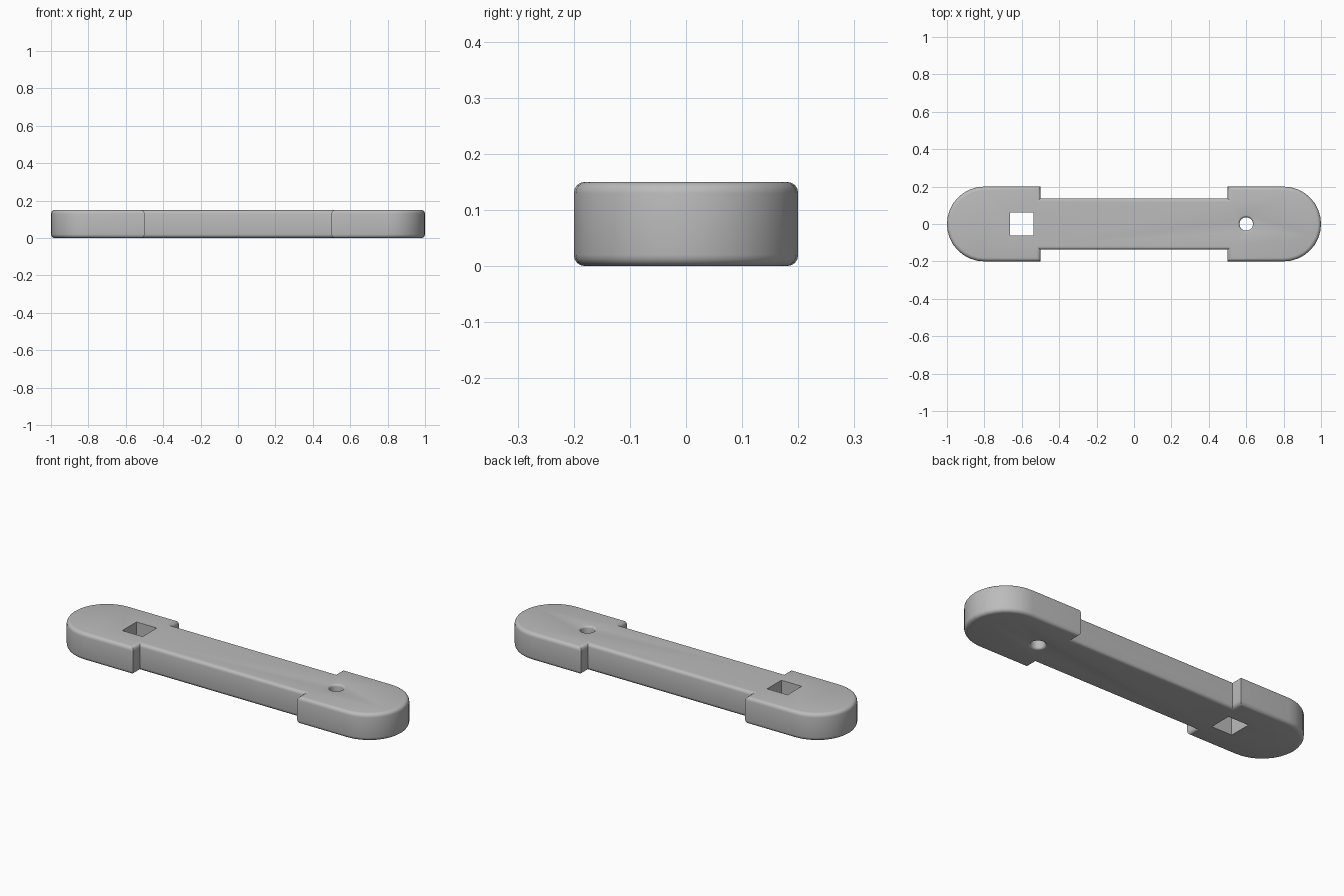
import bpy, bmesh, math

if "Cube" in bpy.data.objects:
    bpy.data.objects.remove(bpy.data.objects["Cube"])

H, R, BAR, BEV = 0.15, 0.2, 0.137, 0.02

grey = bpy.data.materials.new("plain grey")
grey.diffuse_color = (0.5, 0.5, 0.5, 1)
grey.use_nodes = True
grey.node_tree.nodes["Principled BSDF"].inputs["Base Color"].default_value = grey.diffuse_color


def make(name, bm):
    bmesh.ops.recalc_face_normals(bm, faces=bm.faces)
    me = bpy.data.meshes.new(name)
    bm.to_mesh(me)
    bm.free()
    me.materials.append(grey)
    ob = bpy.data.objects.new(name, me)
    bpy.context.collection.objects.link(ob)
    return ob


# link outline: rounded end pads joined by a narrower bar
half = [(0.5, -BAR), (0.5, -R)]
for i in range(17):
    a = -math.pi / 2 + math.pi * i / 16
    half.append((0.8 + R * math.cos(a), R * math.sin(a)))
half += [(0.5, R), (0.5, BAR)]
outline = half + [(-x, -y) for x, y in half]

bm = bmesh.new()
base = bm.faces.new([bm.verts.new((x, y, 0)) for x, y in outline])
ext = bmesh.ops.extrude_face_region(bm, geom=[base])
bmesh.ops.translate(bm, vec=(0, 0, H),
                    verts=[g for g in ext["geom"] if isinstance(g, bmesh.types.BMVert)])
bmesh.ops.recalc_face_normals(bm, faces=bm.faces)
# round the top and bottom rims
rim = [e for e in bm.edges if abs(e.verts[0].co.z - e.verts[1].co.z) < 1e-5]
bmesh.ops.bevel(bm, geom=rim, offset=BEV, segments=4, profile=0.5, affect='EDGES')
link = make("link_arm", bm)

# square socket cutter
bm = bmesh.new()
bmesh.ops.create_cube(bm, size=1)
bmesh.ops.scale(bm, vec=(0.124, 0.124, 0.4), verts=bm.verts)
bmesh.ops.translate(bm, vec=(-0.6, 0, H / 2), verts=bm.verts)
square = make("square_hole_cutter", bm)

# round pin hole cutter with softly flared mouths
r, f, n = 0.036, 0.012, 32
low = [(r + f, -0.05)]
for i in range(5):
    a = math.pi / 2 * i / 4
    low.append((r + f - f * math.sin(a), f - f * math.cos(a)))
profile = low + [(q, H - z) for q, z in reversed(low)]
bm = bmesh.new()
rings = [[bm.verts.new((0.6 + q * math.cos(2 * math.pi * k / n),
                        q * math.sin(2 * math.pi * k / n), z)) for k in range(n)]
         for q, z in profile]
for a, b in zip(rings, rings[1:]):
    for k in range(n):
        m = (k + 1) % n
        bm.faces.new((a[k], a[m], b[m], b[k]))
bm.faces.new(rings[0])
bm.faces.new(rings[-1])
pin = make("round_hole_cutter", bm)

# cut both holes through the link
bpy.context.view_layer.objects.active = link
link.select_set(True)
for cutter in (square, pin):
    mod = link.modifiers.new("hole", 'BOOLEAN')
    mod.operation, mod.solver, mod.object = 'DIFFERENCE', 'EXACT', cutter
    bpy.ops.object.modifier_apply(modifier=mod.name)
    bpy.data.objects.remove(cutter)
bpy.ops.object.shade_smooth_by_angle(angle=math.radians(30))
